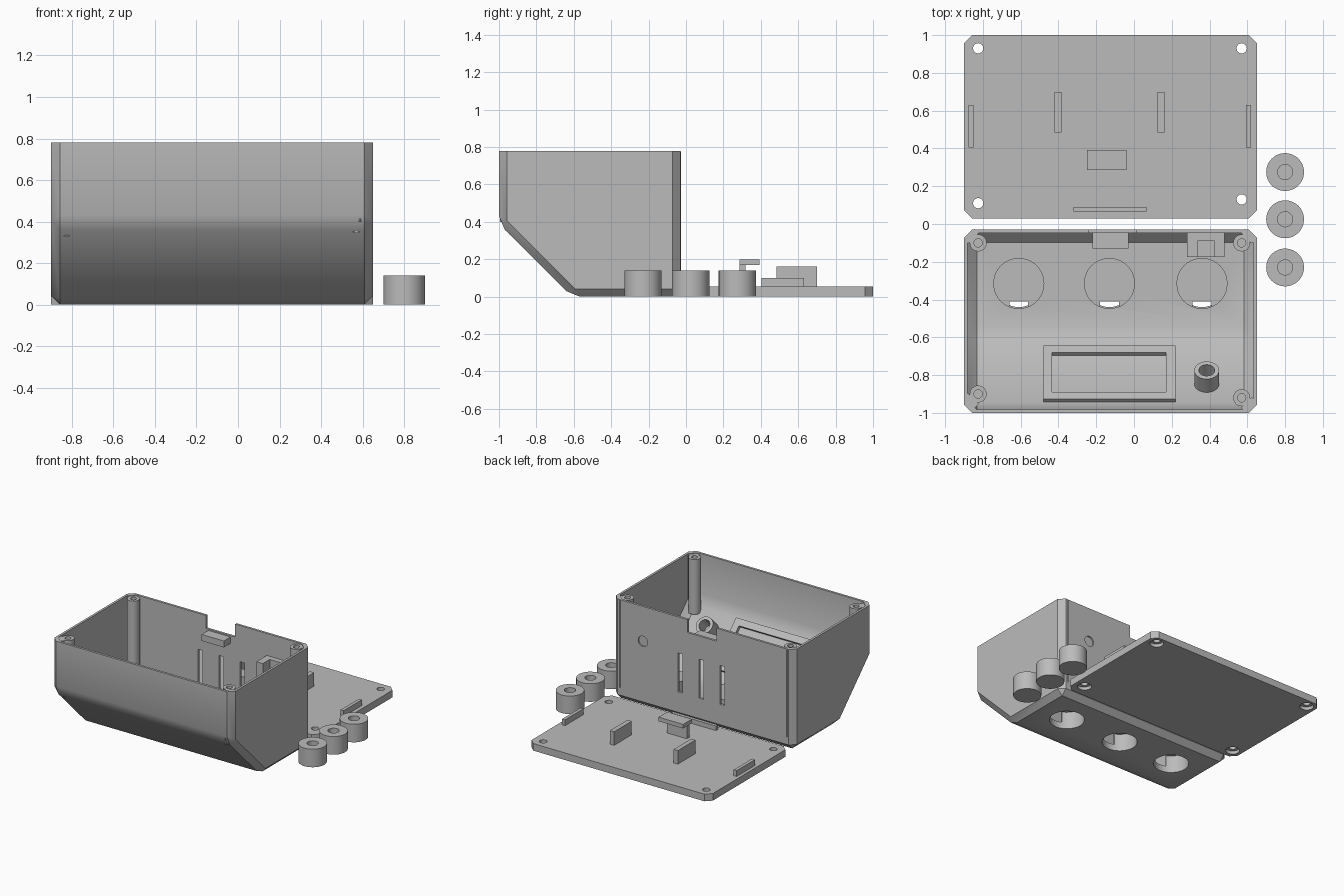
import bpy, bmesh, math
from mathutils import Matrix, Vector

if "Cube" in bpy.data.objects:
    bpy.data.objects.remove(bpy.data.objects["Cube"])

grey = bpy.data.materials.new("plain grey plastic")
grey.diffuse_color = (0.5, 0.5, 0.5, 1)
grey.use_nodes = True
grey.node_tree.nodes["Principled BSDF"].inputs["Base Color"].default_value = grey.diffuse_color


def finish(name, bm):
    bmesh.ops.recalc_face_normals(bm, faces=bm.faces)
    me = bpy.data.meshes.new(name)
    bm.to_mesh(me)
    bm.free()
    me.materials.append(grey)
    ob = bpy.data.objects.new(name, me)
    bpy.context.collection.objects.link(ob)
    return ob


def box(name, x0, x1, y0, y1, z0, z1, mat=Matrix()):
    bm = bmesh.new()
    bmesh.ops.create_cube(bm, size=1)
    for v in bm.verts:
        v.co = mat @ Vector((x0 + (v.co.x + .5) * (x1 - x0),
                             y0 + (v.co.y + .5) * (y1 - y0),
                             z0 + (v.co.z + .5) * (z1 - z0)))
    return finish(name, bm)


def cyl(name, x, y, z0, z1, r, r2=None, mat=Matrix(), n=40):
    bm = bmesh.new()
    bmesh.ops.create_cone(bm, cap_ends=True, segments=n, radius1=r,
                          radius2=r if r2 is None else r2, depth=z1 - z0,
                          matrix=mat @ Matrix.Translation((x, y, (z0 + z1) / 2)))
    return finish(name, bm)


def prism(name, x0, x1, profile, bevel):
    """Extrude a y-z profile along x and chamfer every edge below the open top."""
    bm = bmesh.new()
    face = bm.faces.new([bm.verts.new((x0, y, z)) for y, z in profile])
    ext = bmesh.ops.extrude_face_region(bm, geom=[face])
    bmesh.ops.translate(bm, vec=(x1 - x0, 0, 0),
                        verts=[v for v in ext["geom"] if isinstance(v, bmesh.types.BMVert)])
    bmesh.ops.recalc_face_normals(bm, faces=bm.faces)
    top = max(z for y, z in profile)
    edges = [e for e in bm.edges if min(v.co.z for v in e.verts) < top - 1e-4]
    bmesh.ops.bevel(bm, geom=edges, offset=bevel, segments=1, affect='EDGES')
    return finish(name, bm)


def cut(ob, *cutters):
    for c in cutters:
        m = ob.modifiers.new("cut", 'BOOLEAN')
        m.operation, m.solver, m.object = 'DIFFERENCE', 'EXACT', c
        bpy.context.view_layer.objects.active = ob
        bpy.ops.object.modifier_apply(modifier=m.name)
        bpy.data.objects.remove(c)
    return ob


# Case shell: chamfered body with sloped front, hollowed from the top
case = prism("case", -.9, .65, [(-1, .78), (-1, .39), (-.61, 0), (-.03, 0), (-.03, .78)], .042)
cavity = prism("cavity", -.882, .632,
               [(-.982, 1), (-.982, .419), (-.598, .035), (-.048, .035), (-.048, 1)], .05)
cut(case, cavity)

# Back wall openings: cable notch, three vents, jack hole
cut(case, box("c", -.24, .01, -.1, .02, .68, .9))
for x in (-.29, -.11, .07):
    cut(case, box("c", x - .02, x + .02, -.12, .02, .2, .5))
back = Matrix.Translation((.39, -.05, .51)) @ Matrix.Rotation(math.pi / 2, 4, 'X')
cut(case, cyl("c", 0, 0, -.1, .1, .04, mat=back))

# Dial wells in the floor, each with a slot
for i, x in enumerate((-.61, -.13, .36)):
    cut(case, cyl("c", x, -.315, -.1, .12, .125))
    well = cyl(f"dial_well_{i + 1}", x, -.315, .012, .15, .135)
    cut(well, cyl("c", x, -.315, -.1, .135, .125),
        box("c", x - .05, x + .05, -.48, -.41, .05, .3))

# Screen frame and button tube standing on the inside of the slope
tilt = Matrix.Rotation(-math.pi / 4, 4, 'X')
screen = Matrix.Translation((-.13, -.802, .239)) @ tilt
frame = box("screen_frame", -.35, .35, -.2, .2, -.012, .025, screen)
cut(frame, box("c", -.305, .3, -.148, .148, -.008, .1, screen))
button = Matrix.Translation((.385, -.845, .282)) @ tilt
cut(cyl("button_tube", 0, 0, -.012, .1, .066, mat=button),
    cyl("c", 0, 0, 0, .2, .042, mat=button))

# Screw posts in the case corners
for x, y, z in ((-.825, -.1, .05), (.57, -.1, .05), (-.825, -.9, .33), (.57, -.92, .35)):
    post = cyl("screw_post", x, y, z, .775, .045, n=28)
    cut(post, cyl("c", x, y, .6, .9, .022, n=20))
    sx, sy = (-1 if x < 0 else 1), (-1 if y < -.5 else 1)
    web = Matrix.Translation((x, y, 0)) @ Matrix.Rotation(math.atan2(sy, sx), 4, 'Z')
    box("post_web", .035, .065, -.04, .04, z + .05, .775, web)

# Cable shelf and jack holder on the back wall
box("cable_shelf", -.22, -.03, -.13, -.04, .62, .67)
cut(box("jack_holder", .28, .48, -.175, -.04, .41, .61),
    box("c", .335, .425, -.2, -.09, .46, .7))

# Lid plate with chamfered corners and countersunk screw holes
bm = bmesh.new()
a = .042
ring = [(-.9 + a, .03), (.65 - a, .03), (.65, .03 + a), (.65, 1 - a),
        (.65 - a, 1), (-.9 + a, 1), (-.9, 1 - a), (-.9, .03 + a)]
f = bm.faces.new([bm.verts.new((x, y, 0)) for x, y in ring])
ext = bmesh.ops.extrude_face_region(bm, geom=[f])
bmesh.ops.translate(bm, vec=(0, 0, .055),
                    verts=[v for v in ext["geom"] if isinstance(v, bmesh.types.BMVert)])
lid = finish("lid", bm)
for x, y in ((-.825, .93), (.57, .93), (-.825, .11), (.57, .13)):
    cut(lid, cyl("c", x, y, -.1, .2, .027, n=28), cyl("c", x, y, -.03, .025, .05, n=28))

# Lid ribs, front bar and cable hook
for x in (-.402, .143):
    box("lid_rib", x - .018, x + .018, .485, .7, .05, .16)
for x in (-.862, .607):
    box("lid_side_tab", x - .013, x + .013, .405, .63, .05, .1)
box("lid_front_bar", -.32, .065, .065, .09, .05, .09)
box("hook_stem", -.23, -.06, .285, .318, .05, .18)
box("hook_plate", -.25, -.04, .285, .392, .168, .2)

# Three loose knobs with blind shaft holes
for y in (.275, .025, -.23):
    cut(cyl("knob", .8, y, 0, .14, .1, n=64), cyl("c", .8, y, .04, .3, .04, n=32))

# Smooth round parts, keep edges sharp
bpy.ops.object.select_all(action='SELECT')
bpy.ops.object.shade_smooth_by_angle(angle=math.radians(30))
